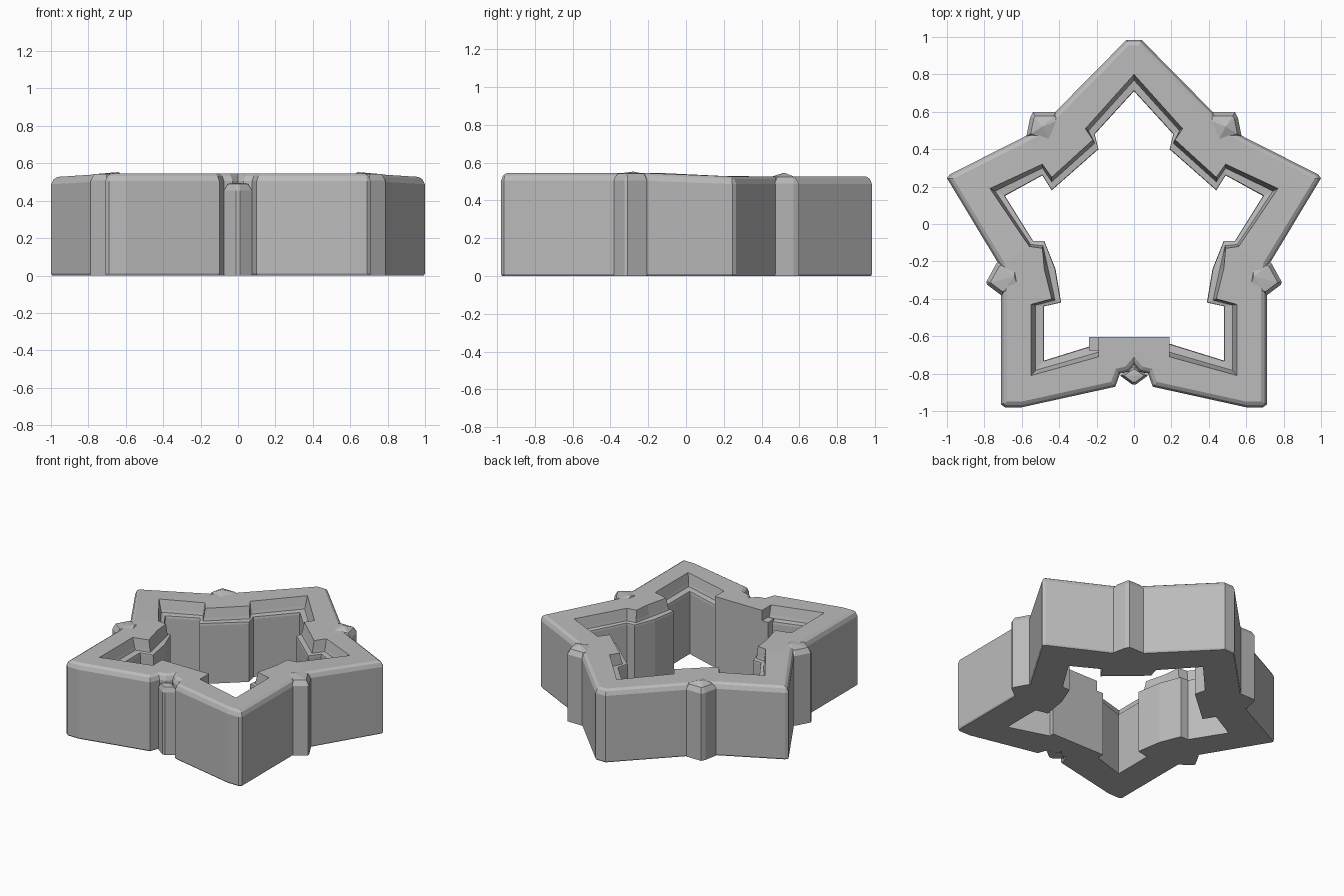
import bpy, bmesh
from mathutils import Vector

if "Cube" in bpy.data.objects:
    bpy.data.objects.remove(bpy.data.objects["Cube"])

stone = bpy.data.materials.new("grey stone")
stone.use_nodes = True
GREY = (0.5, 0.5, 0.5, 1)
stone.diffuse_color = GREY
stone.node_tree.nodes["Principled BSDF"].inputs["Base Color"].default_value = GREY

TOP = 0.545
LEDGE = 0.46


def mirrored(half):
    """Close a right-hand profile by mirroring it across x = 0."""
    return half + [(-x, y) for x, y in reversed(half) if x > 0.001]


def inset(points, d):
    """Shrink a clockwise outline inwards by d with mitred corners."""
    result = []
    n = len(points)
    for i, p in enumerate(points):
        p, a, b = Vector(p), Vector(points[i - 1]), Vector(points[(i + 1) % n])
        u, v = (p - a).normalized(), (b - p).normalized()
        n1, n2 = Vector((u.y, -u.x)), Vector((v.y, -v.x))
        m = (n1 + n2) / max(1 + n1.dot(n2), 0.4)
        result.append(tuple(p + m * d))
    return result


def add_loop(bm, points, z):
    return [bm.verts.new((x, y, z)) for x, y in points]


def bridge(bm, low, high):
    n = len(low)
    for i in range(n):
        j = (i + 1) % n
        bm.faces.new((low[i], low[j], high[j], high[i]))


def fill_ring(bm, outer, inner):
    edges = []
    for ring in (outer, inner):
        for i, v in enumerate(ring):
            w = ring[(i + 1) % len(ring)]
            edges.append(bm.edges.get((v, w)) or bm.edges.new((v, w)))
    bmesh.ops.triangle_fill(bm, edges=edges, use_beauty=True)


def finish(bm, name):
    # wall tops fall slightly towards the back
    for v in bm.verts:
        if v.co.z > 0.4:
            v.co.z -= 0.018 * min(max((v.co.y + 0.1) / 0.35, 0), 1)
    bmesh.ops.recalc_face_normals(bm, faces=bm.faces)
    mesh = bpy.data.meshes.new(name)
    bm.to_mesh(mesh)
    bm.free()
    mesh.materials.append(stone)
    obj = bpy.data.objects.new(name, mesh)
    bpy.context.collection.objects.link(obj)
    return obj


def post(name, points, top, apex, bevel=0.02):
    """Upright prism with a bevelled rim and a low pyramid cap."""
    bm = bmesh.new()
    base = add_loop(bm, points, 0)
    rim = add_loop(bm, points, top - 0.035)
    cap = add_loop(bm, inset(points, -bevel), top)
    bridge(bm, base, rim)
    bridge(bm, rim, cap)
    bm.faces.new(base)
    peak = bm.verts.new(apex)
    for i, v in enumerate(cap):
        bm.faces.new((v, cap[(i + 1) % len(cap)], peak))
    return finish(bm, name)


# Star-shaped rampart: outer wall, wall walk, inner ledge and inner wall
outer = mirrored([
    (0.04, 0.985), (0.42, 0.60), (0.49, 0.52), (0.57, 0.475), (0.985, 0.265),
    (1.0, 0.245), (0.72, -0.22), (0.71, -0.36), (0.71, -0.965), (0.69, -0.98),
    (0.60, -0.98), (0.10, -0.87), (0.075, -0.80), (0.03, -0.79), (0, -0.755)])
parapet = mirrored([
    (0, 0.80), (0.26, 0.51), (0.22, 0.45), (0.44, 0.25), (0.49, 0.32),
    (0.77, 0.19), (0.56, -0.12), (0.49, -0.13), (0.48, -0.24), (0.44, -0.40),
    (0.55, -0.43), (0.55, -0.81), (0.19, -0.71), (0.19, -0.605)])
inner = mirrored([
    (0, 0.71), (0.21, 0.48), (0.19, 0.40), (0.44, 0.18), (0.49, 0.26),
    (0.69, 0.15), (0.54, -0.09), (0.48, -0.09), (0.42, -0.24), (0.39, -0.42),
    (0.48, -0.44), (0.48, -0.73), (0.19, -0.64), (0.19, -0.605)])


def between(t):
    return [tuple(Vector(a).lerp(Vector(b), t)) for a, b in zip(parapet, inner)]


bm = bmesh.new()
foot = add_loop(bm, inset(outer, -0.006 * -1), 0)
loops = [foot] + [add_loop(bm, pts, z) for pts, z in (
    (outer, 0.01), (outer, TOP - 0.04), (inset(outer, 0.012), TOP - 0.012),
    (inset(outer, 0.03), TOP))]
for low, high in zip(loops, loops[1:]):
    bridge(bm, low, high)
inside = [add_loop(bm, pts, z) for pts, z in (
    (parapet, TOP), (between(0.25), LEDGE + 0.02), (between(0.35), LEDGE),
    (between(0.95), LEDGE - 0.005), (inner, LEDGE - 0.02), (inner, 0))]
for high, low in zip(inside, inside[1:]):
    bridge(bm, low, high)
fill_ring(bm, loops[-1], inside[0])
fill_ring(bm, loops[0], inside[-1])
finish(bm, "star_rampart")

# Buttresses in the four side valleys
back = [(0.38, 0.56), (0.42, 0.598), (0.54, 0.598), (0.555, 0.57),
        (0.575, 0.47), (0.44, 0.42)]
side = [(0.62, -0.23), (0.715, -0.20), (0.735, -0.21), (0.79, -0.31),
        (0.785, -0.325), (0.705, -0.385), (0.60, -0.34)]
for kind, pts, apex in (("back", back, (0.49, 0.52, 0.565)),
                        ("side", side, (0.64, -0.28, 0.553))):
    for hand, s in (("left", 1), ("right", -1)):
        shape = [(s * x, y) for x, y in pts]
        if s < 0:
            shape.reverse()
        post(f"{kind}_buttress_{hand}", shape, TOP - 0.003,
             (s * apex[0], apex[1], apex[2]), bevel=-0.02)

# Diamond post standing in the front notch
post("front_notch_post",
     [(0, -0.76), (0.075, -0.81), (0.01, -0.858), (-0.01, -0.858), (-0.075, -0.81)],
     0.49, (0, -0.81, 0.495), bevel=-0.012)

# Low block beside the inner gate projection
bm = bmesh.new()
bmesh.ops.create_cube(bm, size=1)
for v in bm.verts:
    v.co = Vector((-0.212 + v.co.x * 0.055, -0.64 + v.co.y * 0.07, (v.co.z + 0.5) * 0.47))
finish(bm, "gate_side_block")
